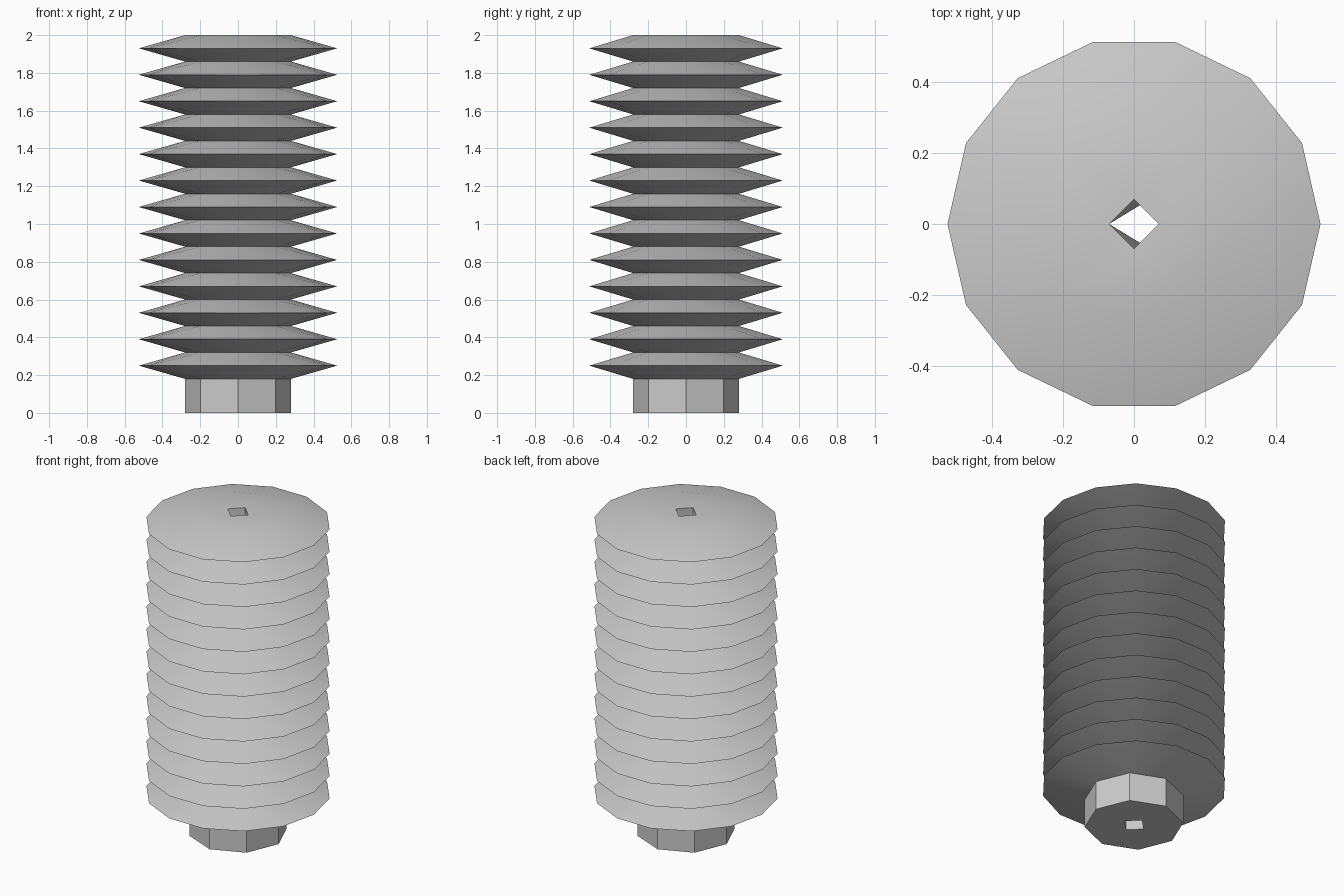
import bpy, bmesh
from math import cos, sin, pi, radians

DISCS, PITCH, NECK = 13, 0.14, 0.18
CORE_R, RIM_R, HOLE_R = 0.28, 0.525, 0.07

cube = bpy.data.objects.get("Cube")
if cube:
    bpy.data.objects.remove(cube)


def ring(bm, sides, radius, z):
    return [bm.verts.new((radius * cos(2 * pi * i / sides),
                          radius * sin(2 * pi * i / sides), z))
            for i in range(sides)]


def wall(bm, a, b):
    for i in range(len(a)):
        j = (i + 1) % len(a)
        bm.faces.new((a[i], a[j], b[j], b[i]))


def cap(bm, outer, hole):
    # Eight-sided rim closed down to the four-sided bore
    for i in range(4):
        j = (i + 1) % 4
        a, b, c = outer[2 * i], outer[2 * i + 1], outer[(2 * i + 2) % 8]
        bm.faces.new((a, b, hole[i]))
        bm.faces.new((b, c, hole[j], hole[i]))


bm = bmesh.new()

# Eight-sided neck
foot = ring(bm, 8, CORE_R, 0)
low = ring(bm, 8, CORE_R, NECK)
wall(bm, foot, low)

# Stacked sheds: each flares from the core to a fourteen-sided sharp rim
for k in range(DISCS):
    z = NECK + k * PITCH
    lower = ring(bm, 8, CORE_R, z)
    rim = ring(bm, 14, RIM_R, z + PITCH / 2)
    upper = ring(bm, 8, CORE_R, z + PITCH)
    bmesh.ops.convex_hull(bm, input=lower + rim + upper)
    inner = [f for f in {f for v in lower + upper for f in v.link_faces}
             if not any(v in rim for v in f.verts)]
    bmesh.ops.delete(bm, geom=inner, context='FACES_ONLY')
    loose = [e for e in bm.edges if not e.link_faces]
    bmesh.ops.delete(bm, geom=loose, context='EDGES')

# Narrow bore through the middle, slightly pinched halfway
bore_foot = ring(bm, 4, HOLE_R, 0)
bore_mid = ring(bm, 4, HOLE_R, 1)
bore_top = ring(bm, 4, HOLE_R, 2)
for i in (1, 3):
    bore_mid[i].co.x, bore_mid[i].co.y = 0.035, 0.064 * (2 - i)
wall(bm, bore_foot, bore_mid)
wall(bm, bore_mid, bore_top)
cap(bm, foot, bore_foot)
cap(bm, upper, bore_top)

bmesh.ops.remove_doubles(bm, verts=bm.verts, dist=0.0005)
bmesh.ops.recalc_face_normals(bm, faces=bm.faces)

mesh = bpy.data.meshes.new("ribbed_insulator")
bm.to_mesh(mesh)
bm.free()
body = bpy.data.objects.new("ribbed_insulator", mesh)
bpy.context.collection.objects.link(body)

# Plain grey finish
grey = bpy.data.materials.new("plain_grey")
grey.use_nodes = True
colour = (0.6, 0.6, 0.6, 1)
grey.diffuse_color = colour
grey.node_tree.nodes["Principled BSDF"].inputs["Base Color"].default_value = colour
mesh.materials.append(grey)

bpy.ops.object.select_all(action='DESELECT')
body.select_set(True)
bpy.context.view_layer.objects.active = body
bpy.ops.object.shade_smooth_by_angle(angle=radians(30))
